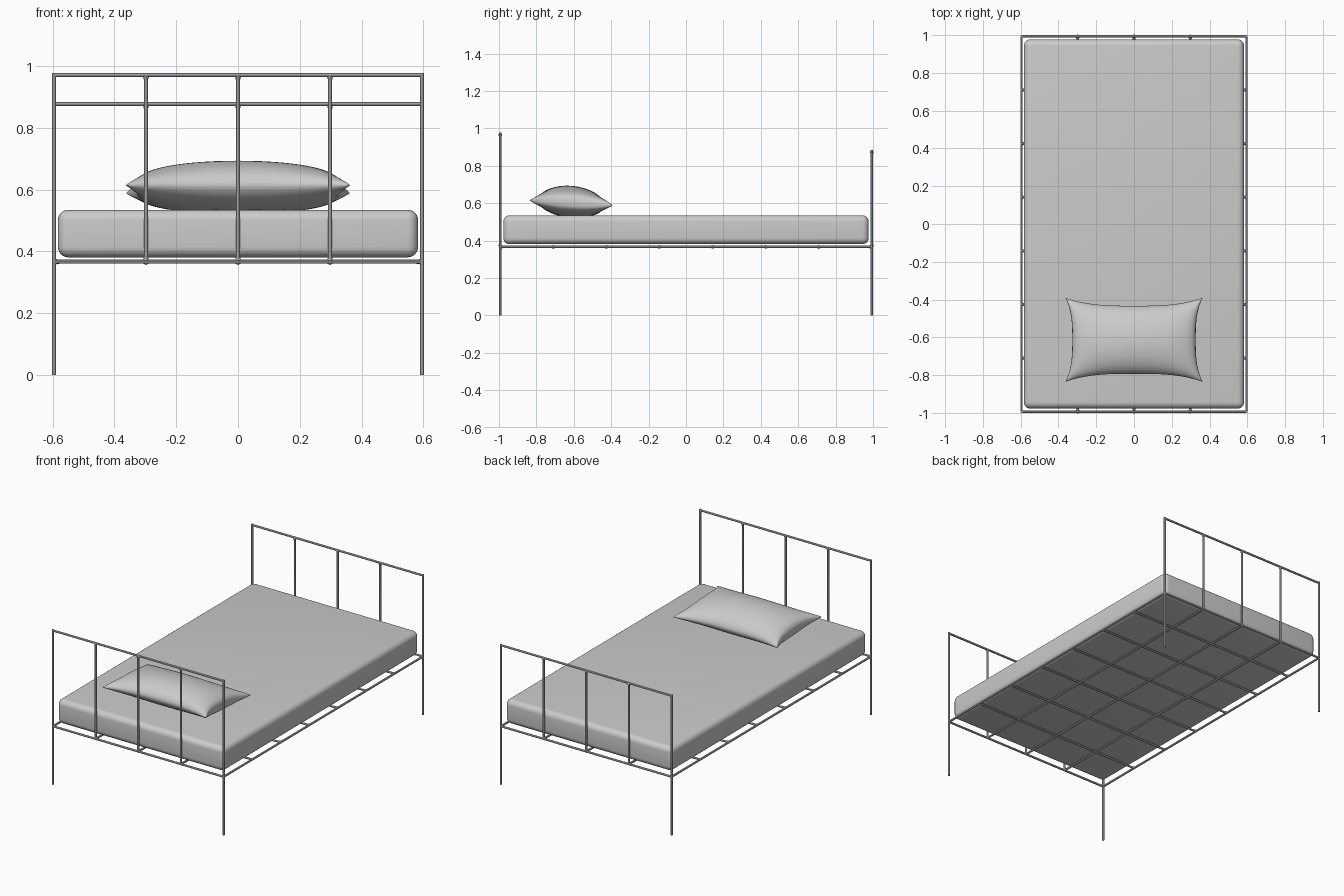
import bpy, bmesh
from mathutils import Vector

if "Cube" in bpy.data.objects:
    bpy.data.objects.remove(bpy.data.objects["Cube"])

R = 0.0065              # tube radius
X, Y = 0.5955, 0.9935   # tube centre lines
RAIL_Z = 0.367
BAR_X = (-0.298, 0, 0.298)


def tubes(name, segments, flare=False):
    """One object made of straight round tubes, optionally flared at the joints."""
    cu = bpy.data.curves.new(name, 'CURVE')
    cu.dimensions = '3D'
    cu.bevel_depth = R
    cu.bevel_resolution = 2
    cu.use_fill_caps = True
    for a, b in segments:
        a, b = Vector(a), Vector(b)
        d = (b - a).normalized()
        pts = [(a, 1), (b, 1)]
        if flare:
            steps = [(0.0, 1.0), (0.004, 1.6), (0.009, 1.25), (0.018, 1.0)]
            pts = [(a + d * s, r) for s, r in steps]
            pts += [(b - d * s, r) for s, r in reversed(steps)]
        sp = cu.splines.new('POLY')
        sp.points.add(len(pts) - 1)
        for p, (co, r) in zip(sp.points, pts):
            p.co = (*co, 1)
            p.radius = r
    ob = bpy.data.objects.new(name, cu)
    bpy.context.collection.objects.link(ob)
    finish(ob, convert=True)
    return ob


def finish(ob, convert=False):
    bpy.ops.object.select_all(action='DESELECT')
    ob.select_set(True)
    bpy.context.view_layer.objects.active = ob
    if convert:
        bpy.ops.object.convert(target='MESH')
    bpy.ops.object.shade_smooth_by_angle(angle=0.7)


# Headboard (front, taller) and footboard (back)
for name, y, top in (("headboard", -Y, 0.971), ("footboard", Y, 0.878)):
    tubes(name + "_posts", [((s * X, y, 0), (s * X, y, top + R)) for s in (-1, 1)])
    tubes(name + "_rails", [((-X, y, z), (X, y, z)) for z in (RAIL_Z, top)])
    tubes(name + "_bars", [((x, y, RAIL_Z), (x, y, top)) for x in BAR_X], True)

# Side rails and the grid under the mattress
tubes("side_rails", [((s * X, -Y, RAIL_Z), (s * X, Y, RAIL_Z)) for s in (-1, 1)])
tubes("long_slats", [((x, -Y, RAIL_Z), (x, Y, RAIL_Z)) for x in BAR_X], True)
step = 2 * Y / 7
tubes("cross_slats", [((-X, -Y + i * step, RAIL_Z), (X, -Y + i * step, RAIL_Z))
                      for i in range(1, 7)], True)

# Mattress
bpy.ops.mesh.primitive_cube_add(size=1, location=(0, 0, 0.458))
mattress = bpy.context.object
mattress.name = "mattress"
mattress.scale = (1.166, 1.954, 0.154)
bpy.ops.object.transform_apply(location=False, rotation=False, scale=True)
bev = mattress.modifiers.new("round", 'BEVEL')
bev.width = 0.034
bev.segments = 6
bpy.ops.object.modifier_apply(modifier="round")
finish(mattress)

# Pillow: two inflated sheets with pinched edges, joined at the seam
N, M = 40, 28
bm = bmesh.new()


def spread(t):
    return 0.5 * t * (3 - t * t)     # denser rows near the seam


def sheet(side):
    rows = []
    for j in range(M + 1):
        v = spread(2 * j / M - 1)
        row = []
        for i in range(N + 1):
            u = spread(2 * i / N - 1)
            x = 0.363 * u * (1 - 0.10 * (1 - abs(v) ** 3))
            y = 0.222 * v * (1 - 0.19 * (1 - abs(u) ** 3))
            puff = max(0, 1 - u * u) ** 0.32 * max(0, 1 - v * v) ** 0.55
            z = 0.602 - 0.013 * v + side * puff * (0.091 if side > 0 else 0.08)
            row.append(bm.verts.new((x, -0.613 + y, max(z, 0.534))))
        rows.append(row)
    for j in range(M):
        for i in range(N):
            f = [rows[j][i], rows[j][i + 1], rows[j + 1][i + 1], rows[j + 1][i]]
            bm.faces.new(f if side > 0 else f[::-1])


sheet(1)
sheet(-1)
bmesh.ops.remove_doubles(bm, verts=bm.verts, dist=0.00001)
bmesh.ops.recalc_face_normals(bm, faces=bm.faces)
me = bpy.data.meshes.new("pillow")
bm.to_mesh(me)
bm.free()
pillow = bpy.data.objects.new("pillow", me)
bpy.context.collection.objects.link(pillow)
finish(pillow)
